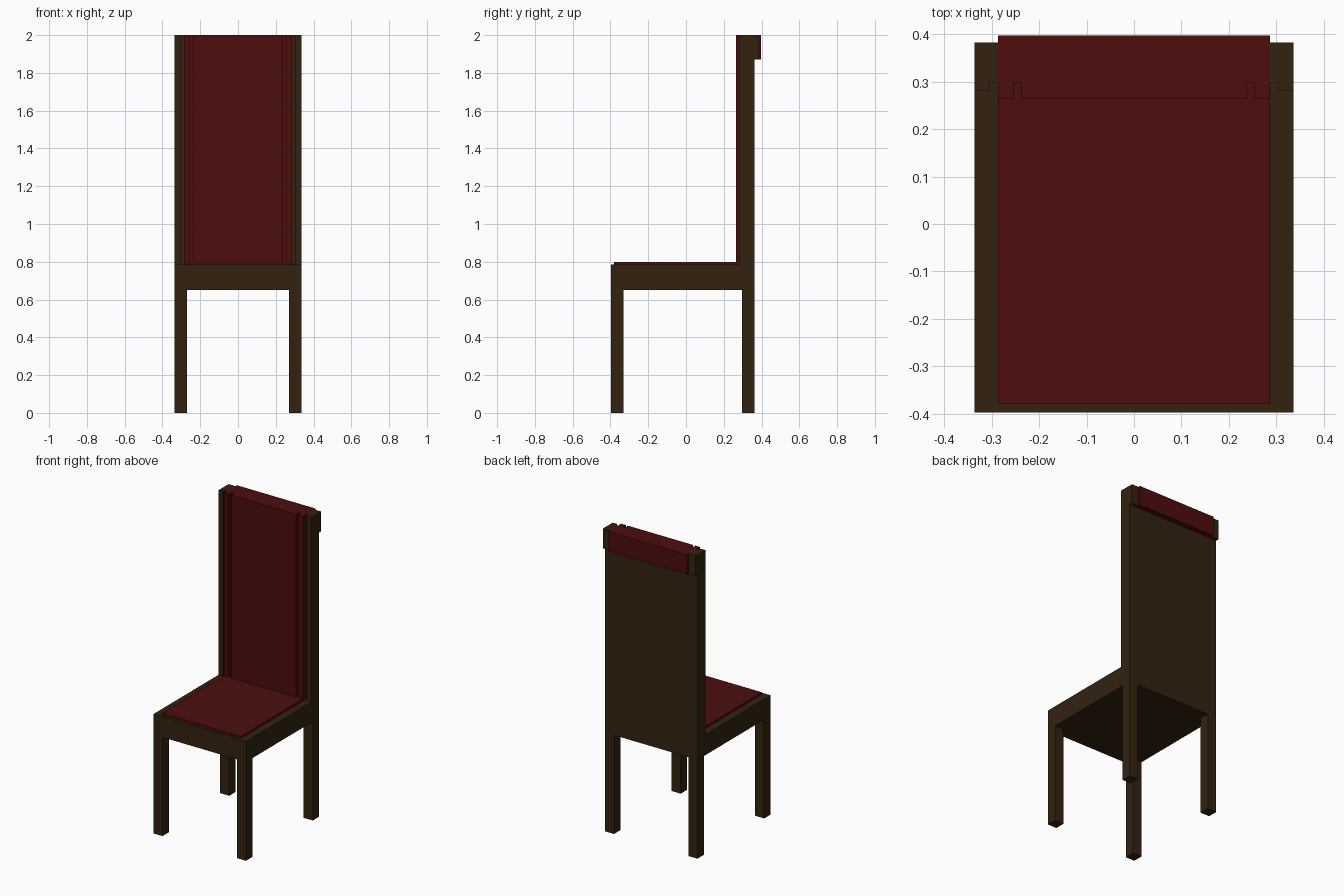
import bpy, bmesh

cube = bpy.data.objects.get("Cube")
if cube:
    bpy.data.objects.remove(cube, do_unlink=True)


def material(name, rgb):
    m = bpy.data.materials.new(name)
    m.use_nodes = True
    m.diffuse_color = (*rgb, 1)
    m.node_tree.nodes["Principled BSDF"].inputs["Base Color"].default_value = (*rgb, 1)
    return m


WOOD = material("dark brown wood", (0.033, 0.016, 0.005))
FABRIC = material("dark red fabric", (0.075, 0.004, 0.004))


def prism(name, plan, z0, z1, mat):
    """Extrude a plan outline (x, y) from z0 up to z1."""
    bm = bmesh.new()
    face = bm.faces.new([bm.verts.new((x, y, z0)) for x, y in plan])
    up = bmesh.ops.extrude_face_region(bm, geom=[face])["geom"]
    bmesh.ops.translate(bm, vec=(0, 0, z1 - z0),
                        verts=[v for v in up if isinstance(v, bmesh.types.BMVert)])
    bmesh.ops.recalc_face_normals(bm, faces=bm.faces)
    mesh = bpy.data.meshes.new(name)
    bm.to_mesh(mesh)
    bm.free()
    mesh.materials.append(mat)
    obj = bpy.data.objects.new(name, mesh)
    bpy.context.collection.objects.link(obj)
    return obj


def rect(x0, x1, y0, y1):
    return [(x0, y0), (x1, y0), (x1, y1), (x0, y1)]


def flip(plan):
    return [(-x, y) for x, y in reversed(plan)]


# Main dimensions
W, FRONT, BACK = 0.337, -0.398, 0.362
LEG = 0.066
APRON, SEAT, CAP, TOP = 0.65, 0.785, 1.87, 2.0
PAD, CUSHION = 0.287, 0.798
GROOVE, CORE = 0.298, 0.31

# Legs
for row, y in (("front", FRONT), ("back", BACK - LEG)):
    for side, x in (("left", W - LEG), ("right", -W)):
        prism(f"{row}_{side}_leg", rect(x, x + LEG, y, y + LEG), 0, APRON, WOOD)

# Seat block and its thin cushion
prism("seat", rect(-W, W, FRONT, BACK), APRON, SEAT, WOOD)
prism("seat_cushion", rect(-PAD, PAD, -0.38, GROOVE), SEAT, CUSHION, FABRIC)

# Wooden back: flat panel with stepped side rails
rail = [(PAD, GROOVE), (0.305, GROOVE), (0.305, 0.281), (W, 0.281)]
half = [(PAD, CORE)] + rail + [(W, BACK)]
prism("back_frame", half + flip(half), SEAT, CAP, WOOD)

# Wooden top corners, slightly thicker towards the rear
corner = rail + [(W, 0.383), (PAD, 0.383)]
prism("left_top_corner", corner, CAP, TOP, WOOD)
prism("right_top_corner", flip(corner), CAP, TOP, WOOD)

# Back upholstery with two vertical grooves, folded over the top to the rear
face = [(0.237, 0.264), (0.237, GROOVE), (0.253, GROOVE), (0.253, 0.264), (PAD, 0.264)]
for name, rear, z0, z1 in (("back_upholstery", CORE, CUSHION, CAP),
                           ("top_upholstery", 0.398, CAP, TOP)):
    outline = face + [(PAD, rear)]
    prism(name, outline + flip(outline), z0, z1, FABRIC)
